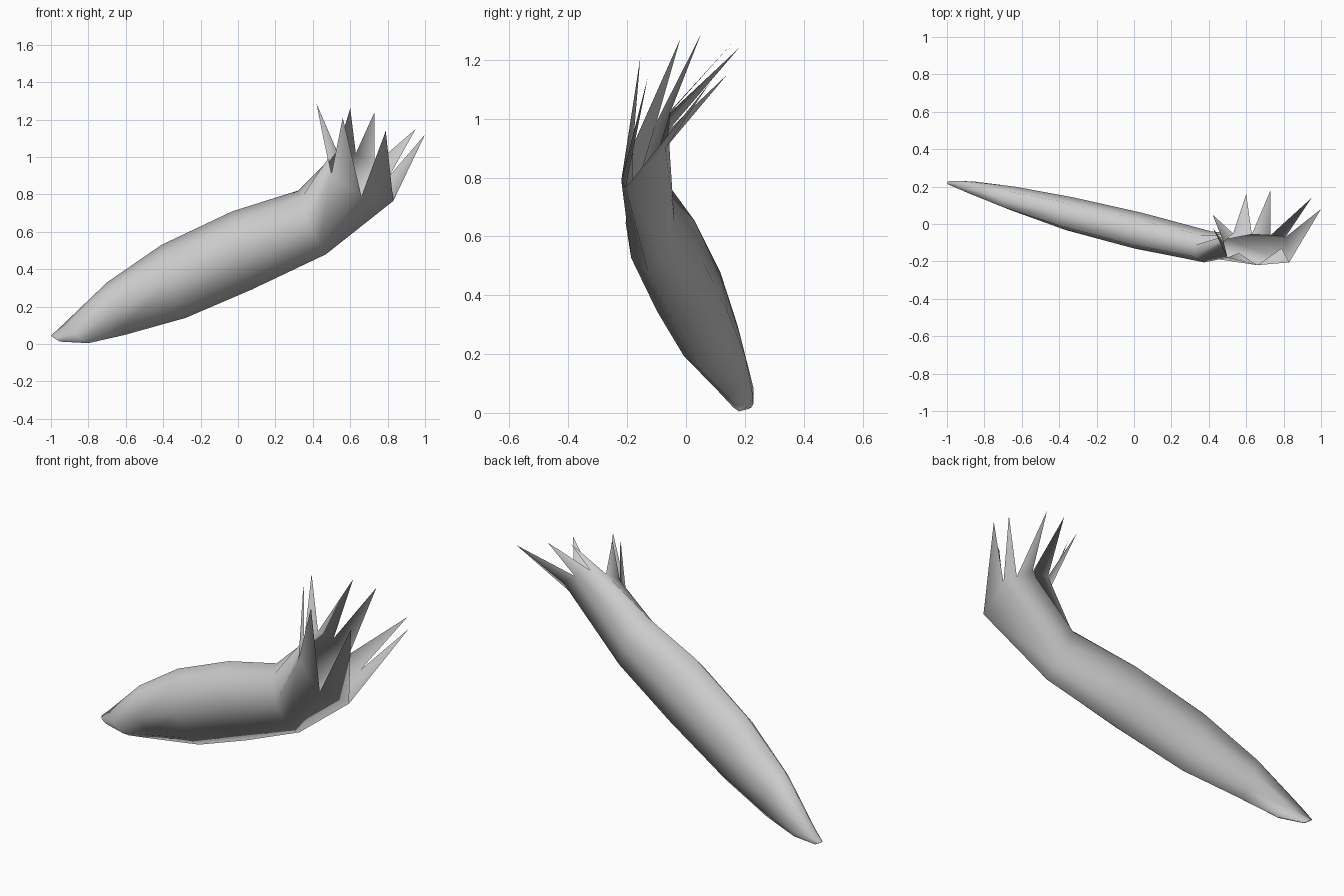
import bpy, bmesh, math
from mathutils import Vector

cube = bpy.data.objects.get("Cube")
if cube:
    bpy.data.objects.remove(cube)

SIDES = 8

grey = bpy.data.materials.new("plain grey")
grey.use_nodes = True
colour = (0.6, 0.6, 0.6, 1)
grey.diffuse_color = colour
grey.node_tree.nodes["Principled BSDF"].inputs["Base Color"].default_value = colour

# Cross-sections of the husk: upper end, lower end, half thickness
sections = [
    ((-1.0, .222, .045), (-.95, .212, .013), .012),
    ((-.94, .21, .10), (-.80, .18, .005), .034),
    ((-.70, .13, .33), (-.60, .145, .05), .064),
    ((-.41, .055, .53), (-.28, .055, .14), .090),
    ((-.03, -.04, .71), (.07, -.03, .29), .098),
    ((.32, -.115, .82), (.47, -.13, .48), .085),
]

# Torn rim: valley, then the tip of the tooth that follows it
rim = [
    ((.83, -.205, .765), (.79, -.13, 1.14)),
    ((.66, -.22, .79), (.56, -.155, 1.21)),
    ((.50, -.18, .91), (.42, -.02, 1.27)),
    ((.48, -.10, .99), (.42, .05, 1.285)),
    ((.53, -.05, 1.03), (.60, .16, 1.26)),
    ((.63, -.055, 1.02), (.73, .18, 1.24)),
    ((.73, -.06, .96), (.95, .14, 1.15)),
    ((.81, -.07, .90), (1.0, .08, 1.12)),
]

axis = Vector((.89, -.23, .39))
bm = bmesh.new()
normals = []


def add_vert(position, down, front, step):
    """Vertex with a rounded normal, so the flattened husk shades like a tube."""
    angle = math.tau * step / SIDES
    normals.append((down * math.cos(angle) + front * math.sin(angle)).normalized())
    return bm.verts.new(position)


# Flattened rings, each running from its lower edge over the front
rings = []
for upper, lower, thick in sections:
    upper, lower = Vector(upper), Vector(lower)
    mid, half = (upper + lower) / 2, (lower - upper) / 2
    down, front = half.normalized(), half.cross(axis).normalized()
    if front.y > 0:
        front.negate()
    ring = []
    for i in range(SIDES):
        a = math.tau * i / SIDES
        point = mid + half * math.cos(a) + front * thick * math.sin(a)
        ring.append(add_vert(point, down, front, i))
    rings.append(ring)
rings.append([add_vert(valley, down, front, i) for i, (valley, tip) in enumerate(rim)])

# Closed tip, tapered body and torn teeth
bm.faces.new(rings[0])
for low, high in zip(rings, rings[1:]):
    for i in range(SIDES):
        j = (i + 1) % SIDES
        bm.faces.new((low[i], low[j], high[j], high[i]))
for i, (valley, tip) in enumerate(rim):
    point = add_vert(tip, down, front, i + .5)
    bm.faces.new((rings[-1][i], rings[-1][(i + 1) % SIDES], point))

bmesh.ops.recalc_face_normals(bm, faces=bm.faces)
for face in bm.faces:
    face.smooth = True

mesh = bpy.data.meshes.new("torn_husk")
bm.to_mesh(mesh)
bm.free()
mesh.normals_split_custom_set_from_vertices(normals)
mesh.materials.append(grey)
husk = bpy.data.objects.new("torn_husk", mesh)
bpy.context.collection.objects.link(husk)
